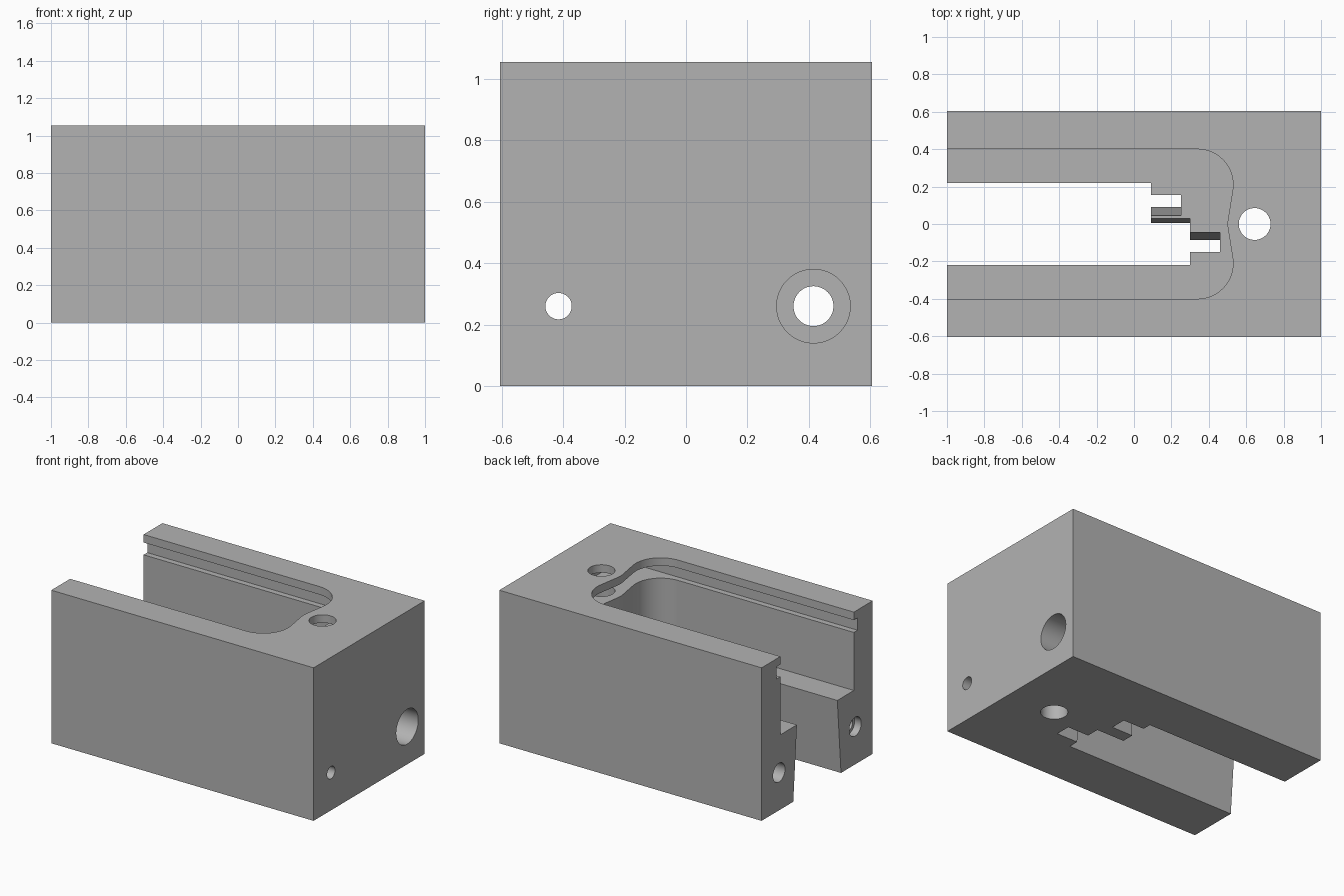
import bpy, bmesh, math

HX, HY, TOP = 1.0, 0.605, 1.055
FLOOR = 0.515          # floor of the upper pocket

cube = bpy.data.objects.get("Cube")
if cube:
    bpy.data.objects.remove(cube, do_unlink=True)

grey = bpy.data.materials.new("machined_grey")
grey.use_nodes = True
colour = (0.45, 0.45, 0.45, 1)
grey.diffuse_color = colour
grey.node_tree.nodes["Principled BSDF"].inputs["Base Color"].default_value = colour


def loft(name, low, high):
    """Solid between two matching outlines."""
    bm = bmesh.new()
    a = [bm.verts.new(p) for p in low]
    b = [bm.verts.new(p) for p in high]
    bm.faces.new(a[::-1])
    bm.faces.new(b)
    n = len(a)
    for i in range(n):
        j = (i + 1) % n
        bm.faces.new((a[i], a[j], b[j], b[i]))
    bmesh.ops.recalc_face_normals(bm, faces=bm.faces)
    mesh = bpy.data.meshes.new(name)
    bm.to_mesh(mesh)
    bm.free()
    mesh.materials.append(grey)
    ob = bpy.data.objects.new(name, mesh)
    bpy.context.collection.objects.link(ob)
    return ob


def prism(name, outline, z0, z1):
    return loft(name, [(x, y, z0) for x, y in outline], [(x, y, z1) for x, y in outline])


def box(name, x0, x1, y, z0, z1):
    return prism(name, [(x0, -y), (x1, -y), (x1, y), (x0, y)], z0, z1)


def bore(name, y, r, x0, x1, z=0.26, n=48):
    """Round hole along x."""
    ring = [(y + r * math.cos(t), z + r * math.sin(t))
            for t in (2 * math.pi * i / n for i in range(n))]
    return loft(name, [(x0, *p) for p in ring], [(x1, *p) for p in ring])


body = box("body_block", -HX, HX, HY, 0, TOP)
cutters = []

# upper pocket, rounded at its closed end and pinched around the pin hole
half = [(-1.1, 0.4)]
for i in range(19):
    t = math.radians(90 - 100 * i / 18)
    half.append((0.34 + 0.19 * math.cos(t), 0.21 + 0.19 * math.sin(t)))
half += [(0.508, 0.06), (0.502, 0.025)]
pocket = half + [(0.5, 0)] + [(x, -y) for x, y in reversed(half)]
cutters.append(prism("pocket_cutter", pocket, FLOOR, 1.2))

# undercut groove for a sliding lid
cutters.append(box("lid_groove_cutter", -1.1, 0.8, 0.44, 0.915, 1.0))

# flared lower slot with stepped end: x, y at the base, y at the pocket floor
steps = [(-1.1, -0.26, -0.22), (0.3, -0.26, -0.22), (0.3, -0.19, -0.15),
         (0.46, -0.19, -0.15), (0.46, -0.085, -0.045), (0.3, -0.085, -0.045),
         (0.3, 0.005, 0.03), (0.09, 0.005, 0.03), (0.09, 0.09, 0.045),
         (0.25, 0.09, 0.045), (0.25, 0.2, 0.155), (0.09, 0.2, 0.155),
         (0.09, 0.26, 0.22), (-1.1, 0.26, 0.22)]


def slot_level(z):
    return [(x, a + (b - a) * z / FLOOR, z) for x, a, b in steps]


cutters.append(loft("slot_cutter", slot_level(-0.05), slot_level(FLOOR + 0.03)))

# vertical pin hole
circle = [(0.645 + 0.085 * math.cos(t), 0.085 * math.sin(t))
          for t in (2 * math.pi * i / 48 for i in range(48))]
cutters.append(prism("pin_hole_cutter", circle, -0.1, 1.2))

# lengthwise bolt holes with counterbores
cutters += [bore("small_bore_cutter", -0.415, 0.043, -1.1, 1.1),
            bore("small_counterbore_cutter", -0.415, 0.065, -1.1, -0.95),
            bore("large_bore_cutter", 0.415, 0.065, -1.1, 1.1),
            bore("large_counterbore_cutter", 0.415, 0.12, 0.3, 1.1)]

bpy.context.view_layer.objects.active = body
for c in cutters:
    c.hide_render = True
    mod = body.modifiers.new(c.name, "BOOLEAN")
    mod.operation = "DIFFERENCE"
    mod.solver = "EXACT"
    mod.object = c
    bpy.ops.object.modifier_apply(modifier=mod.name)
for c in cutters:
    bpy.data.objects.remove(c, do_unlink=True)

# smooth the round walls, keep the machined edges sharp
bpy.ops.object.select_all(action="DESELECT")
body.select_set(True)
bpy.ops.object.shade_smooth_by_angle(angle=math.radians(25))
